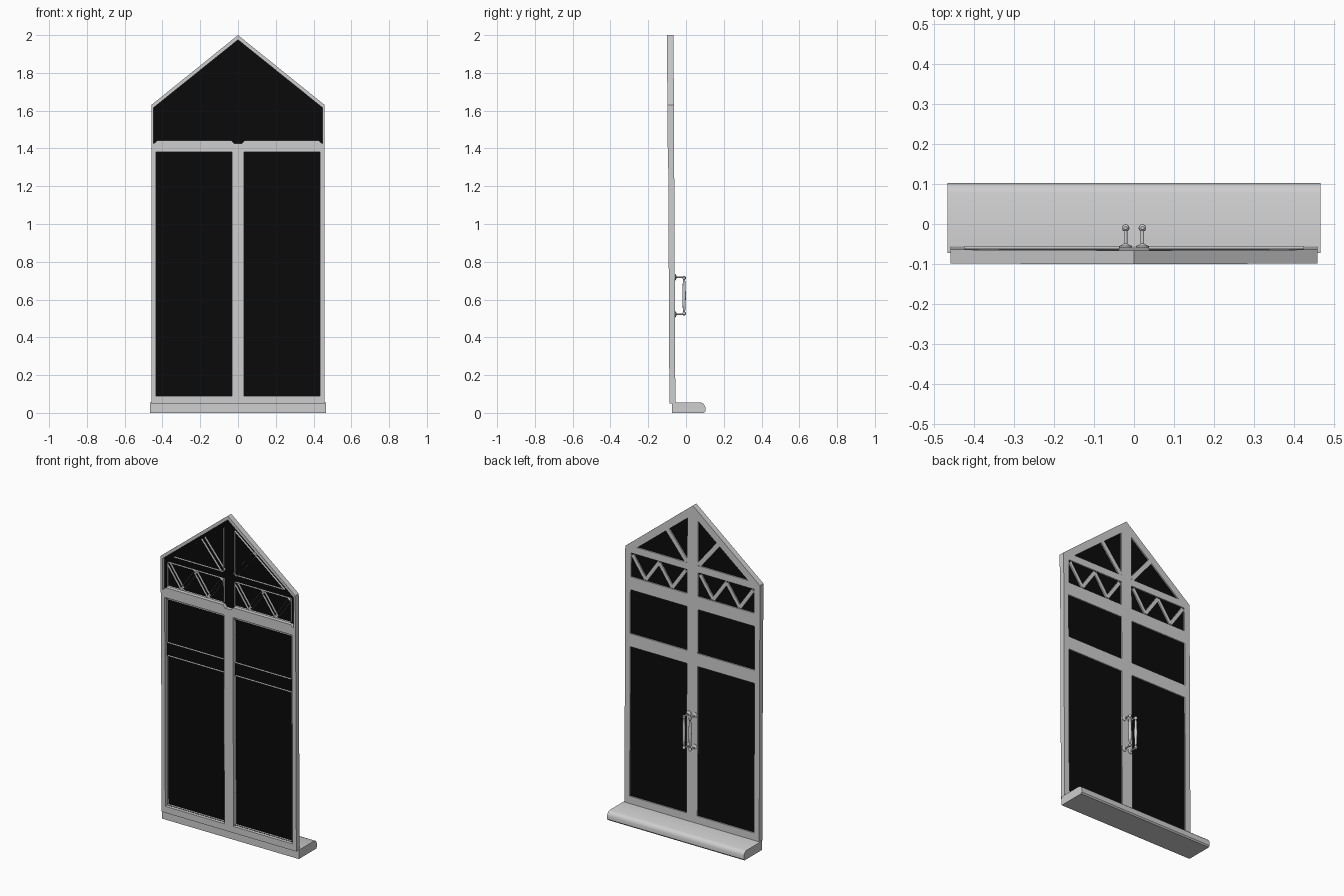
import bpy, bmesh, math
from mathutils import Matrix, Vector

if "Cube" in bpy.data.objects:
    bpy.data.objects.remove(bpy.data.objects["Cube"])

LEAN = -0.005          # the whole door leans slightly with height


def material(name, value):
    m = bpy.data.materials.new(name)
    m.use_nodes = True
    colour = (value, value, value, 1)
    m.diffuse_color = colour
    m.node_tree.nodes["Principled BSDF"].inputs["Base Color"].default_value = colour
    return m


PAINT = material("light grey paint", 0.62)
GLASS = material("black glass", 0.003)


def panel(name, loops, y0, y1, mat=PAINT, fill="BOTH"):
    """Extrude closed outlines in x and z, inner loops become holes."""
    cu = bpy.data.curves.new(name, "CURVE")
    cu.dimensions = "2D" if fill == "BOTH" else "3D"
    cu.fill_mode = fill if fill == "BOTH" else "FULL"
    cu.extrude = (y1 - y0) / 2
    for loop in loops:
        sp = cu.splines.new("POLY")
        sp.points.add(len(loop) - 1)
        for pt, (x, z) in zip(sp.points, loop):
            pt.co = (x, z, 0, 1)
        sp.use_cyclic_u = True
    ob = bpy.data.objects.new(name, cu)
    bpy.context.collection.objects.link(ob)
    bpy.ops.object.select_all(action="DESELECT")
    ob.select_set(True)
    bpy.context.view_layer.objects.active = ob
    bpy.ops.object.convert(target="MESH")
    ob = bpy.context.view_layer.objects.active
    ob.data.transform(Matrix(((1, 0, 0, 0), (0, LEAN, -1, (y0 + y1) / 2),
                              (0, 1, 0, 0), (0, 0, 0, 1))))
    ob.data.materials.clear()
    ob.data.materials.append(mat)
    for p in ob.data.polygons:
        p.use_smooth = False
        p.material_index = 0
    return ob


def rect(x0, x1, z0, z1):
    return [(x0, z0), (x1, z0), (x1, z1), (x0, z1)]


def mirrored(loops):
    return loops + [[(-x, z) for x, z in reversed(l)] for l in loops]


def strip(a, b, width):
    """Outline of a slanted bar from a to b."""
    a, b = Vector(a), Vector(b)
    d = (b - a).normalized() * width / 2
    n = Vector((-d.y, d.x))
    return [tuple(v) for v in (a - n, b - n, b + n, a + n)]


def lathe(name, rings, origin, axis="Z", sides=16):
    """Turned part from (height, radius) rings."""
    bm = bmesh.new()
    loops = []
    for h, r in rings:
        loops.append([bm.verts.new((r * math.cos(2 * math.pi * i / sides),
                                    r * math.sin(2 * math.pi * i / sides), h))
                      for i in range(sides)])
    for lo, hi in zip(loops, loops[1:]):
        for i in range(sides):
            j = (i + 1) % sides
            bm.faces.new((lo[i], lo[j], hi[j], hi[i]))
    bm.faces.new(loops[0][::-1])
    bm.faces.new(loops[-1])
    if axis == "Y":
        bm.transform(Matrix.Rotation(-math.pi / 2, 4, "X"))
    bm.transform(Matrix.Translation(origin))
    return finish(name, bm)


def finish(name, bm, angle=40):
    bmesh.ops.recalc_face_normals(bm, faces=bm.faces)
    me = bpy.data.meshes.new(name)
    bm.to_mesh(me)
    bm.free()
    me.materials.append(PAINT)
    ob = bpy.data.objects.new(name, me)
    bpy.context.collection.objects.link(ob)
    bpy.ops.object.select_all(action="DESELECT")
    ob.select_set(True)
    bpy.context.view_layer.objects.active = ob
    bpy.ops.object.shade_smooth_by_angle(angle=math.radians(angle))
    return ob


# Key levels and depths
W, BASE, JOINT, EAVE, TOP = 0.459, 0.05, 1.405, 1.63, 2.0
BACK, MID, GLASS_FRONT, RIB = -0.056, -0.064, -0.068, -0.083


def house(w, z0, eave, top):
    return [(-w, z0), (w, z0), (w, eave), (0, top), (-w, eave)]


# Pane openings, one side mirrored to the other
door_panes = mirrored([rect(0.037, 0.424, 0.1, 1.02), rect(0.037, 0.424, 1.1, 1.37)])
top_panes = mirrored([rect(0.037, 0.42, 1.45, 1.597),
                      [(0.037, 1.64), (0.378, 1.64), (0.037, 1.913)]])

# Inner frames with their glazing openings
panel("door_inner_frame", [rect(-W, W, BASE, JOINT)] + door_panes, MID, BACK)
panel("gable_inner_frame", [house(W, JOINT, EAVE, TOP)] + top_panes, MID, BACK)

# Glass sheet
panel("glass", [house(W - 0.004, BASE + 0.01, EAVE - 0.003, TOP - 0.006)],
      GLASS_FRONT, MID, GLASS)

# Outer rims on the front
panel("door_outer_frame", [rect(-W, W, BASE, JOINT)]
      + mirrored([rect(0.031, 0.434, 0.09, 1.38)]), -0.0875, MID)
half = [(0.02, 1.425), (0.035, 1.443), (0.425, 1.443), (0.447, 1.425), (0.447, 1.616)]
gable_hole = half + [(0, 1.975)] + [(-x, z) for x, z in reversed(half)]
panel("gable_outer_frame", [house(W, JOINT, EAVE, TOP), gable_hole], -0.0905, MID)

# Zigzag lattice and fan spokes
zig = [(0.411 - i * 0.0905, 1.458 if i % 2 else 1.588) for i in range(5)]
bars = [strip(a, b, 0.022) for a, b in zip(zig, zig[1:])]
bars.append(strip((0.04, 1.643), (0.178, 1.812), 0.028))
for i, bar in enumerate(mirrored(bars)):
    panel(f"lattice_bar_{i + 1}", [bar], MID, BACK - 0.0004)

# Thin glazing ribs standing out in front of the glass
panel("glazing_ribs", door_panes + top_panes + mirrored(bars),
      RIB, GLASS_FRONT, fill="NONE")

# Sill with a rounded nose
bm = bmesh.new()
profile = [(-0.073, 0), (0.095, 0), (0.102, 0.008), (0.102, 0.03), (0.098, 0.041),
           (0.09, 0.05), (0.078, 0.055), (-0.073, 0.055)]
face = bm.faces.new([bm.verts.new((-0.466, y, z)) for y, z in profile])
ext = bmesh.ops.extrude_face_region(bm, geom=[face])
bmesh.ops.translate(bm, vec=(0.932, 0, 0),
                    verts=[g for g in ext["geom"] if isinstance(g, bmesh.types.BMVert)])
finish("sill", bm)

# Pull handles on the back
grip = [(-0.105, 0.004), (-0.1, 0.009), (-0.09, 0.009), (-0.085, 0.005), (-0.07, 0.007),
        (0, 0.0095)]
grip += [(-h, r) for h, r in reversed(grip[:-1])]
post = [(0, 0.016), (0.004, 0.016), (0.007, 0.009), (0.01, 0.0045), (0.049, 0.0045)]
for side, x in (("left", 0.021), ("right", -0.021)):
    lathe(f"{side}_handle_grip", grip, (x, -0.01, 0.62))
    for level, z in (("lower", 0.522), ("upper", 0.718)):
        lathe(f"{side}_handle_{level}_post", post, (x, -0.059, z), "Y")
